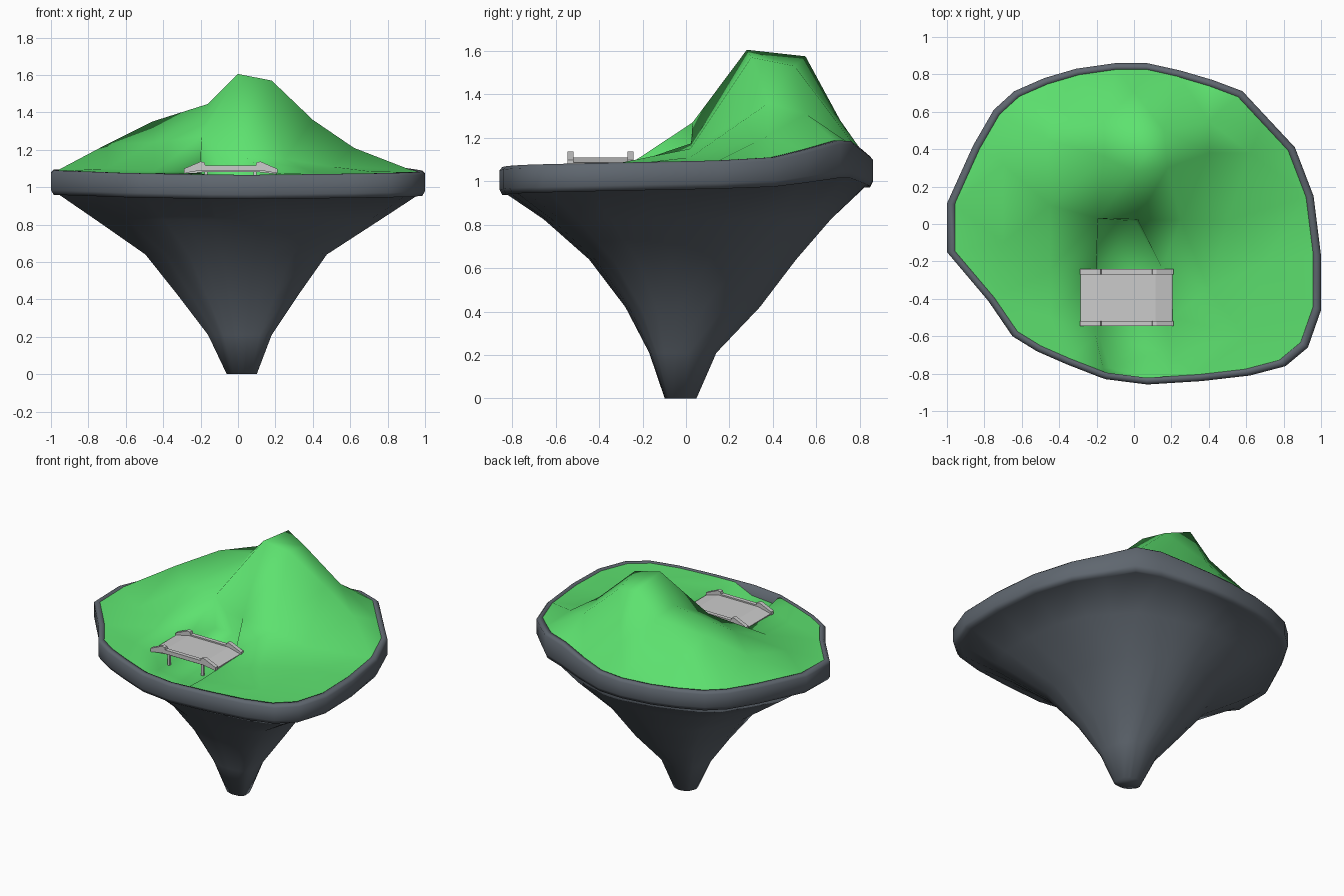
import bpy, math
from mathutils import Vector
from mathutils.geometry import delaunay_2d_cdt

if "Cube" in bpy.data.objects:
    bpy.data.objects.remove(bpy.data.objects["Cube"])


def material(name, rgb):
    m = bpy.data.materials.new(name)
    m.diffuse_color = (*rgb, 1)
    m.use_nodes = True
    m.node_tree.nodes["Principled BSDF"].inputs["Base Color"].default_value = m.diffuse_color
    return m


def make(name, verts, faces, mat=None, angle=None):
    me = bpy.data.meshes.new(name)
    me.from_pydata(verts, [], faces)
    me.update()
    ob = bpy.data.objects.new(name, me)
    bpy.context.collection.objects.link(ob)
    if mat:
        me.materials.append(mat)
    if angle:
        bpy.ops.object.select_all(action='DESELECT')
        ob.select_set(True)
        bpy.context.view_layer.objects.active = ob
        bpy.ops.object.shade_smooth_by_angle(angle=math.radians(angle))
    return ob


def prism(name, profile, y0, y1):
    """Extrude an x-z profile from y0 to y1."""
    n = len(profile)
    verts = [(x, y, z) for y in (y0, y1) for x, z in profile]
    faces = [tuple(range(n)), tuple(reversed(range(n, 2 * n)))]
    faces += [(i, i + n, (i + 1) % n + n, (i + 1) % n) for i in range(n)]
    return make(name, verts, faces)


slate = material("slate", (0.115, 0.135, 0.16))
grass = material("grass", (0.11, 0.76, 0.16))

# Island outline seen from above, clockwise from the back
outline = [(-.10, .86), (.07, .86), (.25, .82), (.42, .77), (.58, .71), (.72, .56), (.86, .41),
           (.96, .15), (1, -.17), (1, -.46), (.93, -.66), (.81, -.76), (.62, -.81), (.36, -.84),
           (.2, -.85), (.07, -.858), (-.15, -.83), (-.18, -.82), (-.36, -.75), (-.52, -.68),
           (-.65, -.60), (-.78, -.41), (-1, -.15), (-1, .11), (-.86, .42), (-.75, .61),
           (-.64, .71), (-.48, .78), (-.31, .83)]
outline.reverse()
N = len(outline)


def base(x, y):
    return 1.065 + .02 * (y + .86) + .01 * abs(x)


def bump(x, y):
    return .09 * math.exp(-((x - .5) ** 2 + (y - .73) ** 2) / .11)


# Rock underside: rings as (x scale, y scale, x shift, y shift, z)
verts = []
for fx, fy, ox, oy, z in [(.08, .085, .02, -.025, 0), (.17, .18, .01, -.015, .21),
                          (.32, .36, 0, .03, .42), (.485, .555, -.01, .03, .64),
                          (.76, .77, 0, .005, .825)]:
    verts += [(x * fx + ox, y * fy + oy, z) for x, y in outline]
# Raised rim: rings as (scale, drop below the rim top, share of the back bump)
for f, drop, k in [(.96, .127, .5), (.985, .13, .5), (1, .105, .6), (1, .015, 1),
                   (.985, 0, 1), (.958, 0, 1), (.958, .12, .5)]:
    verts += [(x * f, y * f, base(x, y) + k * bump(x, y) - drop) for x, y in outline]
faces = [tuple(reversed(range(N)))]
for r in range(len(verts) // N - 1):
    for i in range(N):
        j = (i + 1) % N
        faces.append((r * N + i, r * N + j, (r + 1) * N + j, (r + 1) * N + i))
make("rock_base", verts, faces, slate, 100)

# Grass: stream banks and bed, then the hill, triangulated with the outline
bank = [(-.165, -.77, 1.065), (-.205, -.6, 1.075), (-.202, -.25, 1.085), (-.193, .03, 1.27),
        (.02, .025, 1.175), (.15, -.24, 1.085), (.205, -.5, 1.075), (.2, -.69, 1.065)]
bed = [(-.13, -.77, 1.0), (-.185, -.6, 1.0), (-.195, -.25, 1.01), (-.188, .02, 1.05),
       (.01, .015, 1.05), (.12, -.25, 1.01), (.17, -.5, 1.0), (.14, -.68, 1.0)]
hill = [(0, .28, 1.605), (.18, .3, 1.57), (.0, .55, 1.575), (.16, .5, 1.53),
        (-.16, .36, 1.445), (-.46, .45, 1.35), (-.16, .55, 1.43), (-.42, .62, 1.24),
        (.4, .38, 1.36), (.62, .38, 1.21), (.4, .55, 1.31), (0, .71, 1.28), (-.7, .32, 1.23),
        (.25, .02, 1.15), (.5, .02, 1.11), (.4, -.35, 1.075), (.7, -.2, 1.085),
        (.6, -.6, 1.065), (-.45, .1, 1.24), (-.45, -.25, 1.085), (-.7, -.1, 1.1),
        (-.45, -.5, 1.075)]
edge = []
for x, y in outline:
    low = y < -.82 and -.16 < x < .1
    z = 1.0 if low else base(x, y) + bump(x, y) - .004
    edge.append((x * .964, y * .964, z))
pts = edge + bank + bed + hill
cons = [(i, (i + 1) % N) for i in range(N)]
for start in (N, N + len(bank)):
    cons += [(start + i, start + i + 1) for i in range(7)]
res = delaunay_2d_cdt([Vector(p[:2]) for p in pts], cons, [], 1, 1e-5)
gv = [(v.x, v.y, pts[o[0]][2] if o else 1.05) for v, o in zip(res[0], res[3])]
make("grass_top", gv, [tuple(f) for f in res[2]], grass, 180)

# Bridge deck, arched with sloping ends
prism("bridge_deck", [(-.285, 1.07), (-.19, 1.08), (.115, 1.08), (.205, 1.07), (.205, 1.085),
                      (.115, 1.108), (-.19, 1.108), (-.285, 1.085)], -.53, -.25)

# Bridge rails with thicker sloping end blocks, and legs below
mid = -.04
half = [(.25, 1.075), (.25, 1.098), (.16, 1.137), (.14, 1.133), (.135, 1.117)]
rail = [(mid + x, z) for x, z in half] + [(mid - x, z) for x, z in reversed(half)]
rail += [(mid - .155, 1.09), (mid + .155, 1.09)]
for side, y in (("front", -.532), ("back", -.255)):
    prism("bridge_rail_" + side, rail, y - .014, y + .014)
    for end, s in (("left", -1), ("right", 1)):
        x = mid + s * .13
        ly = y + (.02 if side == "front" else -.02)
        prism(f"bridge_leg_{side}_{end}", [(x - .008, .99), (x + .008, .99),
              (x + .008, 1.085), (x - .008, 1.085)], ly - .008, ly + .008)
